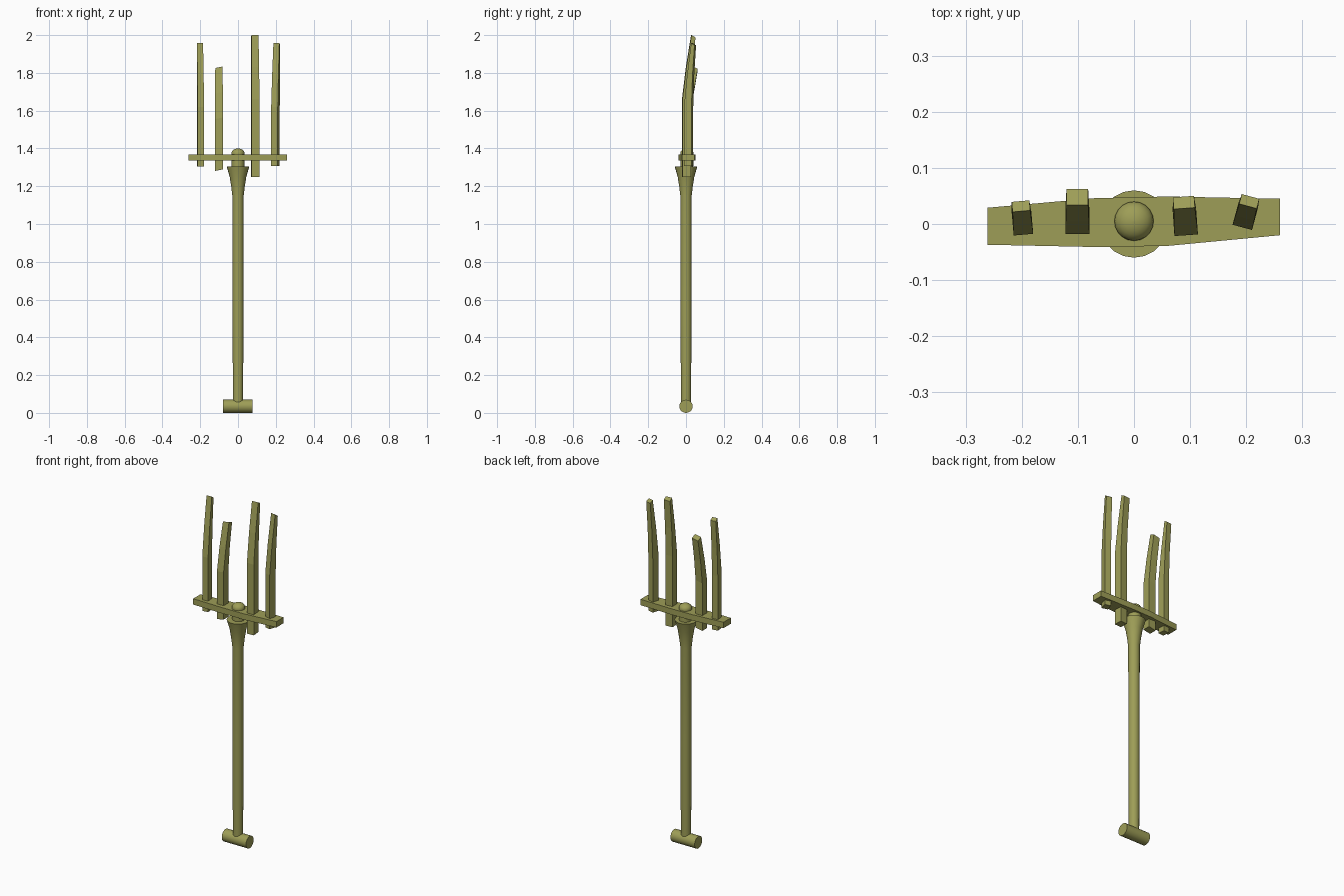
import bpy, bmesh, math
from mathutils import Matrix, Vector

cube = bpy.data.objects.get("Cube")
if cube:
    bpy.data.objects.remove(cube)

olive = bpy.data.materials.new("olive")
olive.use_nodes = True
COLOUR = (0.34, 0.34, 0.095, 1)
olive.diffuse_color = COLOUR
olive.node_tree.nodes["Principled BSDF"].inputs["Base Color"].default_value = COLOUR


def finish(name, bm, smooth=True):
    bmesh.ops.recalc_face_normals(bm, faces=bm.faces)
    mesh = bpy.data.meshes.new(name)
    bm.to_mesh(mesh)
    bm.free()
    mesh.materials.append(olive)
    obj = bpy.data.objects.new(name, mesh)
    bpy.context.collection.objects.link(obj)
    if smooth:
        bpy.ops.object.select_all(action='DESELECT')
        obj.select_set(True)
        bpy.context.view_layer.objects.active = obj
        bpy.ops.object.shade_smooth_by_angle(angle=math.radians(30))
    return obj


def loft(name, rings, smooth=True):
    """Skin a closed solid over rings of equal point count."""
    bm = bmesh.new()
    loops = [[bm.verts.new(p) for p in ring] for ring in rings]
    for a, b in zip(loops, loops[1:]):
        for i in range(len(a)):
            j = (i + 1) % len(a)
            bm.faces.new((a[i], a[j], b[j], b[i]))
    bm.faces.new(loops[0])
    bm.faces.new(loops[-1])
    return finish(name, bm, smooth)


def lathe(name, profile, sides=20, y=0.0):
    rings = [[(r * math.cos(math.tau * i / sides), y + r * math.sin(math.tau * i / sides), z)
              for i in range(sides)] for r, z in profile]
    return loft(name, rings)


# Handle with flared socket
lathe("handle", [(0.027, 0.045), (0.029, 0.6), (0.03, 1.15),
                 (0.036, 1.2), (0.044, 1.25), (0.06, 1.305)])

# Domed knob through the crossbar
dome = [(0.035 * math.cos(a), 1.374 + 0.026 * math.sin(a))
        for a in (math.radians(d) for d in (15, 30, 45, 60, 75, 88))]
lathe("knob", [(0.033, 1.29), (0.035, 1.374)] + dome, y=0.005)

# Grip at the foot of the handle
bm = bmesh.new()
bmesh.ops.create_cone(bm, cap_ends=True, segments=20, radius1=0.035, radius2=0.035, depth=0.155,
                      matrix=Matrix.Translation((-0.002, 0, 0.035)) @ Matrix.Rotation(math.pi / 2, 4, 'Y'))
finish("grip", bm)

# Crossbar, slightly uneven: x, front y, back y
stations = [(-0.261, -0.037, 0.029), (-0.07, -0.041, 0.046), (0.06, -0.039, 0.049), (0.26, -0.02, 0.045)]
loft("crossbar", [[(x, f, 1.335), (x, b, 1.335), (x, b, 1.369), (x, f, 1.369)]
                  for x, f, b in stations], smooth=False)


# Bent tines: straight below, then leaning back and narrowing
def tine(name, x, y, width, depth, bottom, bend, top, lean, cap, turn, tilt=0.0):
    mid = (bend + top) / 2
    sections = [(bottom, 0, depth, 1, 0), (bend, 0, depth, 1, 0),
                (mid, lean * 0.43, (depth + cap) / 2, 0.96, 0.005), (top, lean, cap, 0.9, 0.012)]
    spin = Matrix.Rotation(math.radians(turn), 3, 'Z')
    rings = []
    for z, front, d, taper, drop in sections:
        w = width * taper / 2
        corners = [(-w, front, z), (w, front, z), (w, front + d, z - drop), (-w, front + d, z - drop)]
        rings.append([spin @ Vector((px, py, pz + tilt * px)) + Vector((x, y, 0)) for px, py, pz in corners])
    loft(name, rings, smooth=False)


tine("tine_outer_right", -0.197, -0.019, 0.035, 0.041, 1.305, 1.62, 1.957, 0.042, 0.018, 5)
tine("tine_inner_right", -0.101, -0.018, 0.043, 0.044, 1.285, 1.56, 1.83, 0.052, 0.028, 0, 0.2)
tine("tine_inner_left", 0.093, -0.02, 0.042, 0.046, 1.25, 1.66, 2.0, 0.048, 0.021, 4)
tine("tine_outer_left", 0.193, -0.006, 0.036, 0.041, 1.308, 1.62, 1.958, 0.039, 0.018, -15)
